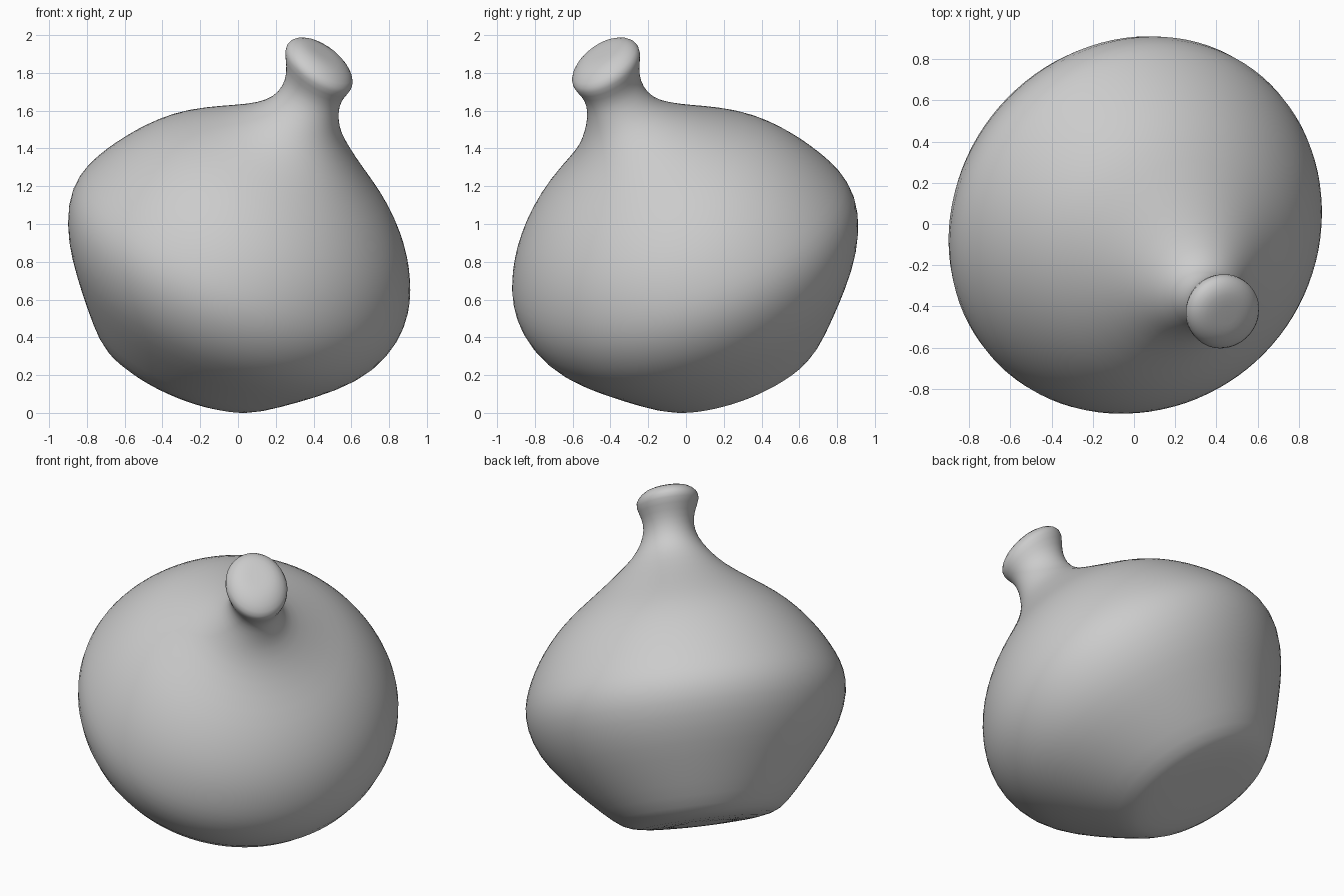
import bpy, bmesh, math
from mathutils import Vector

cube = bpy.data.objects.get("Cube")
if cube:
    bpy.data.objects.remove(cube, do_unlink=True)

SEGMENTS = 48
CENTRE = Vector((0, 0, 0.9))
AXIS = Vector((0.37, -0.32, 0.872)).normalized()
# Direction across the axis that leans down below the stem, and its partner
LEAN = (AXIS * AXIS.z - Vector((0, 0, 1))).normalized()
SIDE = AXIS.cross(LEAN)

# Distance along the axis, radius, shift along the lean
BODY = [
    (-0.81, 0.28, 0.0), (-0.795, 0.43, 0.0), (-0.745, 0.51, 0.005),
    (-0.60, 0.65, 0.03), (-0.45, 0.785, 0.055), (-0.30, 0.895, 0.06),
    (-0.13, 0.955, 0.045), (0.0, 0.95, 0.04), (0.1, 0.915, 0.045),
    (0.2, 0.865, 0.05), (0.3, 0.80, 0.05), (0.4, 0.717, 0.045),
    (0.5, 0.61, 0.04), (0.6, 0.465, 0.045), (0.7, 0.325, 0.065),
]
STEM = [
    (0.8, 0.22, 0.09), (0.88, 0.178, 0.1), (0.96, 0.165, 0.09),
    (1.03, 0.18, 0.08), (1.1, 0.218, 0.07), (1.14, 0.205, 0.065),
    (1.18, 0.15, 0.055), (1.19, 0.08, 0.055),
]


def add_ring(bm, t, radius, shift, sway=0, squash=1, tilt=0):
    middle = CENTRE + AXIS * t + LEAN * shift + SIDE * sway
    across = (LEAN - AXIS * tilt) * radius
    along = SIDE * radius * squash
    angles = [math.tau * i / SEGMENTS for i in range(SEGMENTS)]
    return [bm.verts.new(middle + across * math.cos(a) + along * math.sin(a)) for a in angles]


def close(bm, ring):
    tip = bm.verts.new(sum((v.co for v in ring), Vector()) / SEGMENTS)
    for i, v in enumerate(ring):
        bm.faces.new((v, ring[(i + 1) % SEGMENTS], tip))


# Bulb with a flattened base, and an oval stem with a flared, slanted end
bm = bmesh.new()
rings = [add_ring(bm, *row) for row in BODY]
for i, row in enumerate(STEM):
    grow = min(1, i / 4)
    rings.append(add_ring(bm, *row, sway=-0.025 - 0.015 * grow,
                          squash=1 - 0.13 * min(1, i / 2), tilt=0.13 * grow))
for low, high in zip(rings, rings[1:]):
    for i in range(SEGMENTS):
        j = (i + 1) % SEGMENTS
        bm.faces.new((low[i], low[j], high[j], high[i]))
close(bm, rings[0])
close(bm, rings[-1])
bmesh.ops.recalc_face_normals(bm, faces=bm.faces[:])

mesh = bpy.data.meshes.new("bulb")
bm.to_mesh(mesh)
bm.free()
bulb = bpy.data.objects.new("bulb", mesh)
bpy.context.collection.objects.link(bulb)

# Plain grey surface
grey = bpy.data.materials.new("plain grey")
grey.use_nodes = True
colour = (0.6, 0.6, 0.6, 1)
grey.diffuse_color = colour
grey.node_tree.nodes["Principled BSDF"].inputs["Base Color"].default_value = colour
mesh.materials.append(grey)

for polygon in mesh.polygons:
    polygon.use_smooth = True
smooth = bulb.modifiers.new("smooth", "SUBSURF")
smooth.levels = smooth.render_levels = 1
